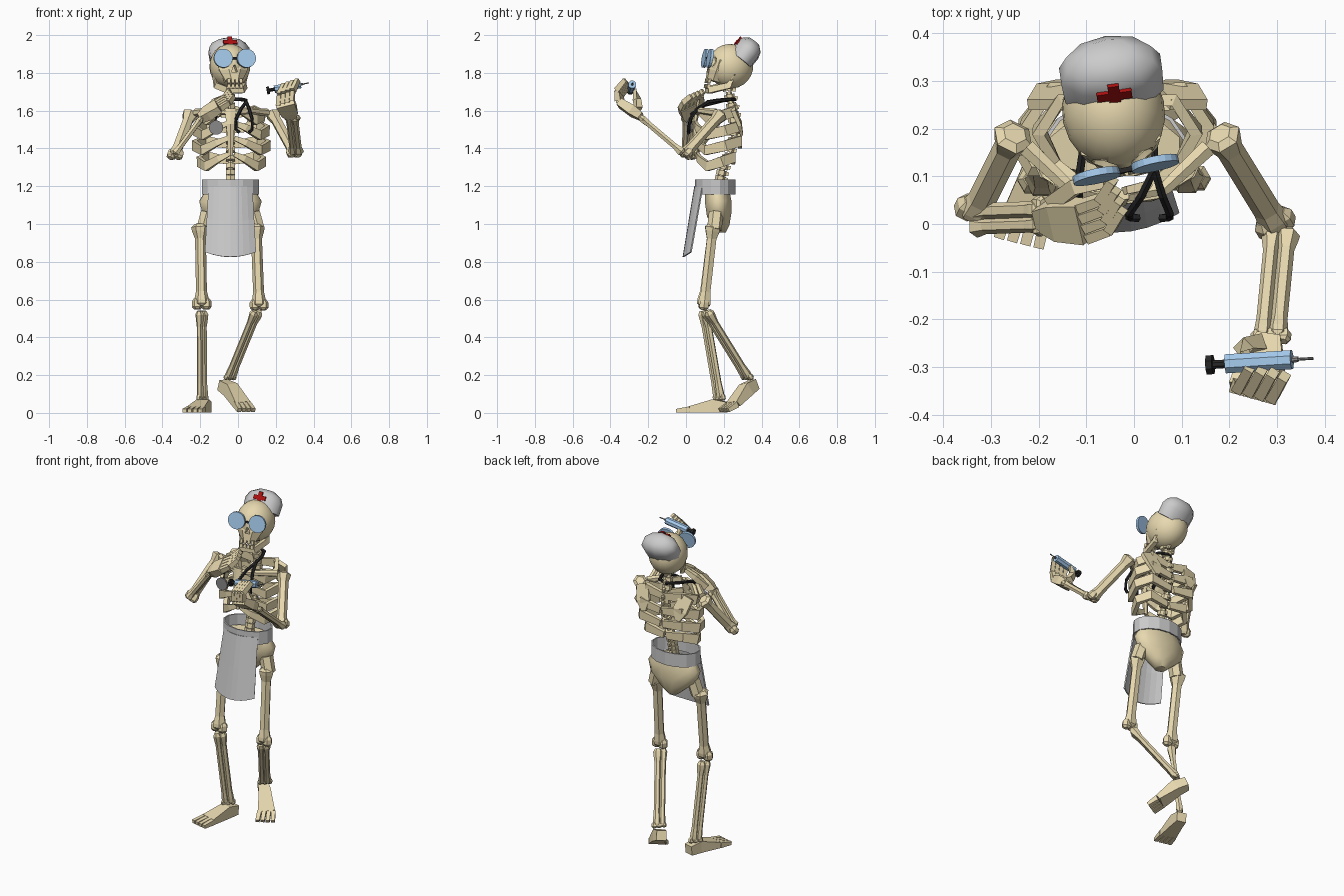
import bpy, math
from mathutils import Vector as V, Matrix

if "Cube" in bpy.data.objects:
    bpy.data.objects.remove(bpy.data.objects["Cube"])

def material(name, c):
    m = bpy.data.materials.new(name)
    m.diffuse_color = (*c, 1)
    m.use_nodes = True
    m.node_tree.nodes["Principled BSDF"].inputs["Base Color"].default_value = m.diffuse_color
    return m

BONE = material("bone", (0.8, 0.69, 0.43))
BLUE = material("glass_blue", (0.38, 0.6, 0.85))
BLACK = material("rubber", (0.02, 0.02, 0.02))
RED = material("red", (0.4, 0.005, 0.005))
STEEL = material("steel", (0.25, 0.25, 0.25))

def mesh(name, verts, faces, mat=None):
    me = bpy.data.meshes.new(name)
    me.from_pydata([tuple(v) for v in verts], [], faces)
    ob = bpy.data.objects.new(name, me)
    bpy.context.collection.objects.link(ob)
    if mat:
        me.materials.append(mat)
    return ob

def tube(name, pts, radii, n=6, mat=BONE, up=(0, 0, 1), mtx=None, caps=True):
    """Loft of n-gons along pts; radii are numbers or (side, up) half sizes."""
    pts = [V(p) for p in pts]
    if not isinstance(radii, list):
        radii = [radii] * len(pts)
    verts, faces, k = [], [], 1 / math.cos(math.pi / n)
    for i, p in enumerate(pts):
        a, b = pts[max(i - 1, 0)], pts[min(i + 1, len(pts) - 1)]
        d = (b - a).normalized()
        ref = V(up) if abs(d.dot(V(up).normalized())) < 0.97 else V((0.3, 1, 0.1))
        u = ref.cross(d).normalized()
        v = d.cross(u)
        ru, rv = radii[i] if isinstance(radii[i], tuple) else (radii[i],) * 2
        for j in range(n):
            t = 2 * math.pi * (j + 0.5) / n
            verts.append(p + (u * ru * math.cos(t) + v * rv * math.sin(t)) * k)
    for i in range(len(pts) - 1):
        for j in range(n):
            q = (j + 1) % n
            faces.append((i * n + j, i * n + q, i * n + n + q, i * n + n + j))
    if caps:
        faces += [tuple(range(n))[::-1], tuple(range((len(pts) - 1) * n, len(pts) * n))]
    if mtx:
        verts = [mtx @ v for v in verts]
    return mesh(name, verts, faces, mat)

def bone(name, a, b, r, e, side=(1, 0, 0)):
    """Long bone: thin shaft, thick ends, two knuckles at the far end."""
    a, b = V(a), V(b)
    ts = (0, 0.04, 0.09, 0.18, 0.82, 0.92, 0.97, 1)
    rs = [e * .6, e, e * .9, r, r, e * .8, e * .8, e * .5]
    tube(name, [a.lerp(b, t) for t in ts], rs, 6, up=side)
    d = (b - a).normalized()
    for s in (-1, 1):
        c = b + V(side) * s * e * 0.55 - d * e * 0.3
        tube(name + "_knuckle", [c - d * e * .7, c - d * e * .3, c + d * e * .4, c + d * e * .7],
             [e * .35, e * .6, e * .6, e * .35], 6, up=side)

def ball(name, c, r, mtx, mat=BONE, seg=20, rings=12):
    bpy.ops.mesh.primitive_uv_sphere_add(segments=seg, ring_count=rings, radius=1)
    ob = bpy.context.object
    ob.name = name
    ob.data.transform(mtx @ Matrix.Translation(c) @ Matrix.Diagonal((*r, 1)))
    ob.data.materials.append(mat)
    bpy.ops.object.shade_smooth_by_angle()
    return ob

# Head, turned slightly and tipped back
H = Matrix.Translation((-0.043, 0.235, 1.835)) @ Matrix.Rotation(math.radians(12), 4, 'Z') \
    @ Matrix.Rotation(math.radians(-10), 4, 'X')
skull = ball("cranium", (0, 0, 0), (0.108, 0.122, 0.118), H)
face = tube("upper_face", [(0, -.06, .02), (0, -.066, -.04), (0, -.07, -.095)],
            [(.085, .045), (.075, .05), (.045, .045)], 8, up=(0, 1, 0), mtx=H)
cutters = [ball("socket_cutter", (s * .045, -.13, .01), (.033, .05, .033), H, seg=10, rings=6) for s in (-1, 1)]
cutters.append(tube("nose_cutter", [(0, -.12, -.05), (0, -.12, -.015)], [(.016, .04), (.004, .04)], 4,
                    up=(0, 1, 0), mtx=H))
for c in cutters:
    c.hide_render = True
    c.hide_viewport = True
    for ob in (skull, face):
        m = ob.modifiers.new("hole", 'BOOLEAN')
        m.operation, m.object = 'DIFFERENCE', c
tube("lower_jaw", [(-.085, .0, -.04), (-.075, -.005, -.105), (-.04, -.095, -.145), (.04, -.095, -.145),
                   (.075, -.005, -.105), (.085, .0, -.04)], (.012, .017), 4, mtx=H)
for i in range(4):
    x = -.033 + i * .022
    for z in (-.098, -.126):
        tube("tooth", [(x, -.106, z - .011), (x, -.106, z + .011)], (.008, .008), 4, up=(0, 1, 0), mtx=H)

# Round glasses
for s in (-1, 1):
    tube("lens", [(s * .063, -.122, .02), (s * .063, -.137, .02)], .05, 20, BLUE, mtx=H)
tube("glasses_bridge", [(-.02, -.13, .02), (.02, -.13, .02)], .005, 4, BLACK, mtx=H)

# Cap with cross
R = Matrix.Rotation(math.radians(8), 3, 'Z')
axis, fwd, base = R @ V((0, .617, .787)), R @ V((0, -.787, .617)), V((-.045, .297, 1.884))
cap = tube("cap", [base + axis * t for t in (-.02, .045, .08, .105)],
           [(.104, .068), (.107, .07), (.09, .06), (.045, .032)], 10, None, up=fwd)
mid = base + axis * .045 + fwd * .07
for d, l, o in ((axis, .034, R @ V((1, 0, 0))), (R @ V((1, 0, 0)), .037, axis)):
    tube("cap_cross_bar", [mid - d * l, mid + d * l], (.004, .012), 4, RED, up=o)

# Spine
S = [V((-.04, .165, 1.17)), V((-.04, .19, 1.28)), V((-.04, .25, 1.45)), V((-.04, .25, 1.58)), V((-.04, .215, 1.75))]
for i in range(15):
    f = i / 15 * 4
    k = int(f)
    a, b = S[k].lerp(S[k + 1], f - k), (S[k + 1] - S[k]).normalized()
    tube("vertebra", [a, a + b * .027], .024, 6, up=(0, 1, 0))
    tube("vertebra_spur", [a + b * .014, a + b * .005 + V((0, .04, 0))], (.007, .01), 4)
    tube("spinal_disc", [a + b * .02, a + b * .042], .014, 6, up=(0, 1, 0))

# Rib cage: four slanted tiers, collar bones and shoulder blades
CX = -.035
tiers = ((1.575, .165, .07, .26), (1.495, .19, .05, .285), (1.415, .195, .05, .285), (1.33, .17, .06, .25))
for i, (z, w, yf, yb) in enumerate(tiers):
    for s in (-1, 1):
        path = [(CX + s * .008, yb, z + .005), (CX + s * w * .72, yb, z + .025), (CX + s * w, yb * .6 + .04, z),
                (CX + s * w * .78, yf + .055, z - .025), (CX + s * w * .4, yf + .01, z + .015),
                (CX + s * .015, yf, z + .04)]
        tube("rib", path, [(.01, .02), (.013, .027), (.013, .028), (.012, .025), (.01, .018), (.008, .012)], 4)
tube("breastbone", [(-.04, .06, 1.61), (-.04, .045, 1.53), (-.04, .055, 1.36)],
     [(.03, .012), (.022, .012), (.012, .01)], 6, up=(0, 1, 0))
for s in (-1, 1):
    tube("collar_bone", [(CX + s * .02, .06, 1.59), (CX + s * .1, .075, 1.6), (CX + s * .19, .16, 1.59)],
         [.013, .014, .018], 6)
    tube("shoulder_blade", [(CX + s * .115, .295, 1.47), (CX + s * .125, .285, 1.53), (CX + s * .15, .25, 1.61)],
         [(.015, .008), (.045, .01), (.04, .012)], 4, up=(0, 1, 0))

# Pelvis
pelvis = tube("pelvis", [(-.04, .165, 1.17), (-.04, .17, 1.12), (-.04, .175, 1.05), (-.04, .18, .99), (-.04, .18, .955)],
              [(.135, .065), (.165, .07), (.145, .065), (.075, .05), (.035, .03)], 12, up=(0, 1, 0))

# Arms
def pair(name, a, b, off):
    o = V(off)
    bone(name + "_bone_a", V(a) + o, V(b) + o, .015, .023, o.normalized())
    bone(name + "_bone_b", V(a) - o, V(b) - o, .014, .02, o.normalized())

bone("right_upper_arm", (-.25, .19, 1.59), (-.335, .02, 1.36), .026, .038, (.88, -.44, 0))
bone("left_upper_arm", (.18, .19, 1.59), (.3, -.005, 1.37), .025, .036, (.85, .5, 0))
pair("right_forearm", (-.335, .01, 1.37), (-.195, .015, 1.56), (0, .016, 0))
pair("left_forearm", (.307, -.015, 1.375), (.285, -.24, 1.565), (.016, 0, 0))

def hand(name, wrist, knuckle, bend, tip, across, w, thumb):
    wrist, knuckle, bend, tip, ac = map(V, (wrist, knuckle, bend, tip, across))
    ac.normalize()
    tube(name + "_palm", [wrist, wrist.lerp(knuckle, .4), knuckle], [(.02, w * .5), (.026, w * .9), (.02, w)],
         4, up=ac)
    for i in range(4):
        o = ac * w * (i - 1.5) * .52
        ps = [knuckle, bend, tip]
        for p, q in zip(ps, ps[1:]):
            tube(name + "_finger", [p + o, q + o], [(.016, w * .23), (.013, w * .21)], 4, up=ac)
    th = [V(t) for t in thumb]
    tube(name + "_thumb", th, [.017, .016, .01], 4)

hand("right_hand", (-.2, .015, 1.56), (-.105, .005, 1.625), (-.06, .02, 1.655), (-.035, .06, 1.69),
     (-.25, .8, .35), .046, [(-.17, .045, 1.59), (-.12, .08, 1.65), (-.06, .085, 1.68)])
hand("left_hand", (.285, -.24, 1.57), (.25, -.35, 1.64), (.255, -.355, 1.695), (.28, -.31, 1.75),
     (.9, -.25, .3), .05, [(.26, -.25, 1.61), (.23, -.26, 1.66), (.235, -.275, 1.715)])

# Syringe
A, B = V((.153, -.296, 1.706)), V((.376, -.282, 1.747))
for nm, t0, t1, r, m in (("syringe_thumb_rest", 0, .06, .02, BLACK), ("syringe_plunger", .05, .2, .009, BLACK),
                         ("syringe_barrel", .18, .8, .02, BLUE), ("syringe_needle_hub", .8, .86, .006, STEEL),
                         ("syringe_needle", .86, 1, .003, STEEL)):
    tube(nm, [A.lerp(B, t0), A.lerp(B, t1)], r, 8, m)

# Legs
bone("right_thigh", (-.2, .145, 1.0), (-.192, .09, .565), .025, .042)
bone("left_thigh", (.095, .145, 1.0), (.112, .095, .56), .025, .04)
for s in (-1, 1):
    tube("hip_joint", [(-.04 + s * .12, .16, 1.06), (-.04 + s * .145, .15, .97)], .034, 6)
pair("right_shin", (-.193, .095, .54), (-.19, .175, .075), (.01, .011, 0))
pair("left_shin", (.1, .105, .54), (-.045, .325, .185), (.011, .011, 0))

def foot(name, heel, instep, ball_, toe, across):
    heel, instep, ball_, toe, ac = map(V, (heel, instep, ball_, toe, across))
    ac.normalize()
    tube(name, [heel, instep, ball_], [(.028, .028), (.035, .034), (.017, .048)], 4, up=ac)
    for i in range(4):
        o = ac * (i - 1.5) * .026
        tube(name + "_toe", [ball_ + o, toe + o * 1.1], [(.016, .012), (.01, .011)], 4, up=ac)

foot("right_foot", (-.168, .215, .03), (-.185, .15, .037), (-.222, .03, .018), (-.242, -.04, .011), (1, -.25, 0))
foot("left_foot", (-.085, .36, .15), (-.04, .32, .125), (.02, .25, .045), (.045, .2, .014), (.85, .5, 0))

# Waist band and apron
band = tube("apron_waistband", [(-.04, .155, 1.155), (-.04, .155, 1.235)], (.15, .105), 14, None, up=(0, 1, 0),
            caps=False)
verts, faces, N = [], [], 8
for r in range(3):
    t = r / 2
    for c in range(N + 1):
        u = c / N * 2 - 1
        verts.append((-.04 + u * (.112 + .02 * t), .052 + u * u * .04 - t * .062, 1.2 - t * (.375 - .025 * u * u)))
for r in range(2):
    for c in range(N):
        k = r * (N + 1) + c
        faces.append((k, k + 1, k + N + 2, k + N + 1))
apron = mesh("apron_sheet", verts, faces)
for ob in (band, apron):
    ob.modifiers.new("cloth", 'SOLIDIFY').thickness = .008

# Stethoscope
tube("stethoscope_tube", [(-.116, .025, 1.52), (-.116, .03, 1.58), (-.115, .1, 1.63), (-.1, .2, 1.655),
                          (-.045, .262, 1.66), (.015, .235, 1.66), (.042, .17, 1.655), (.043, .11, 1.645)],
     .0085, 6, BLACK)
for x, e in ((-.01, 1), (.075, -1)):
    tube("stethoscope_earpiece", [(.043, .115, 1.645), ((x + .043) / 2, .06, 1.61), (x, .022, 1.555),
                                  (x, .015, 1.5), (x + e * .018, .012, 1.485)], .008, 6, BLACK)
tube("stethoscope_chest_disc", [(-.116, .005, 1.51), (-.116, .02, 1.51), (-.116, .035, 1.51)],
     [.037, .034, .018], 12, STEEL)

# Smooth the rounded pieces
for ob in (pelvis, cap):
    bpy.ops.object.select_all(action='DESELECT')
    ob.select_set(True)
    bpy.context.view_layer.objects.active = ob
    bpy.ops.object.shade_smooth_by_angle(angle=math.radians(50))
